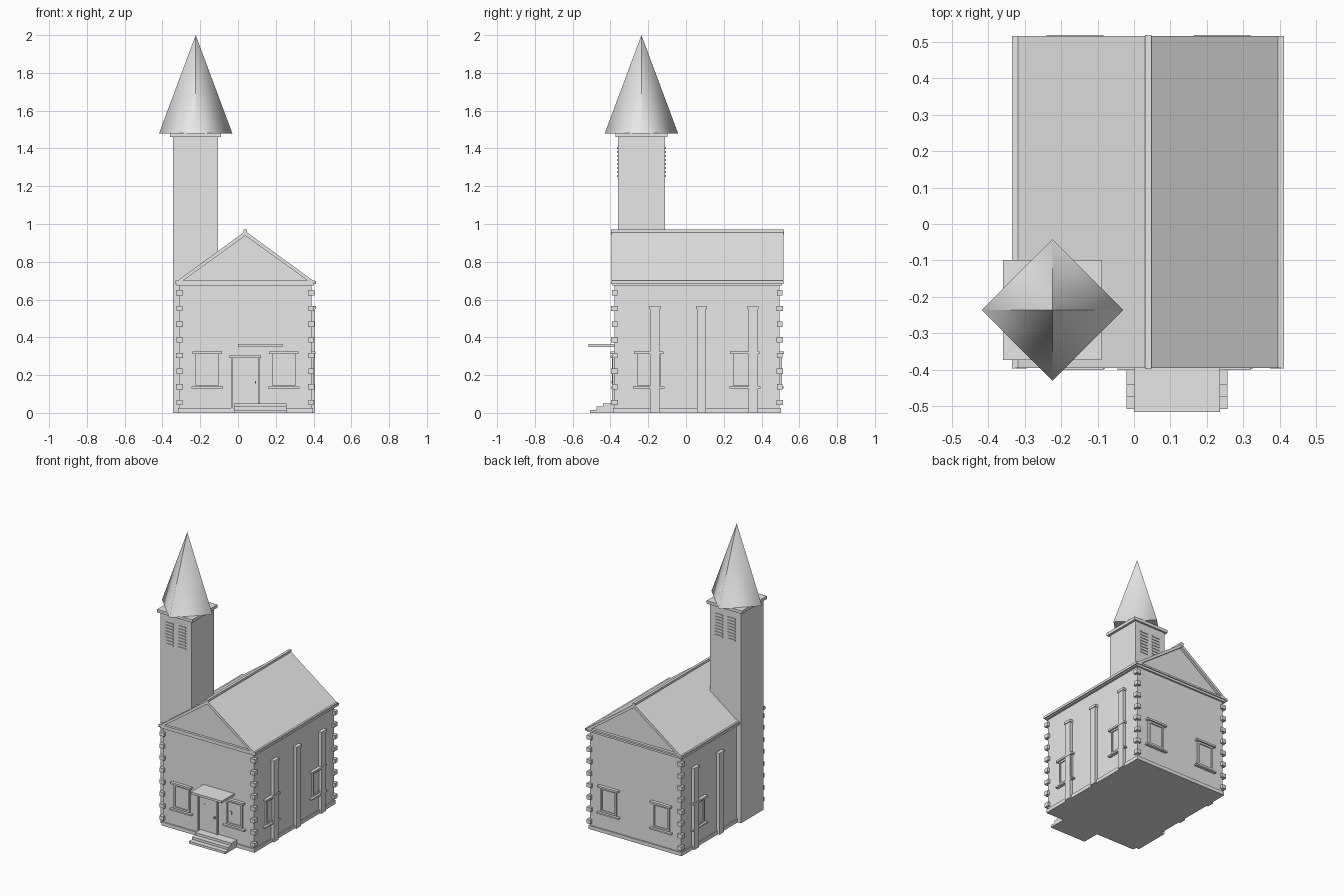
import bpy, bmesh
from math import pi
from mathutils import Matrix, Vector

old = bpy.data.objects.get("Cube")
if old:
    bpy.data.objects.remove(old, do_unlink=True)

stone = bpy.data.materials.new("pale grey stone")
stone.use_nodes = True
GREY = (0.8, 0.8, 0.8, 1)
stone.diffuse_color = GREY
stone.node_tree.nodes["Principled BSDF"].inputs["Base Color"].default_value = GREY

# Main body extents
X0, X1, Y0, Y1 = -0.31, 0.388, -0.378, 0.496
CX = (X0 + X1) / 2
EAVE, RIDGE = 0.69, 0.962


def finish(name, bm, smooth=False):
    bmesh.ops.recalc_face_normals(bm, faces=bm.faces)
    mesh = bpy.data.meshes.new(name)
    for f in bm.faces:
        f.smooth = smooth
    bm.to_mesh(mesh)
    bm.free()
    mesh.materials.append(stone)
    obj = bpy.data.objects.new(name, mesh)
    bpy.context.collection.objects.link(obj)
    return obj


def add_box(bm, lo, hi, matrix=Matrix()):
    lo, hi = Vector(lo), Vector(hi)
    size = hi - lo
    m = matrix @ Matrix.Translation((lo + hi) / 2) @ Matrix.Diagonal((*size, 1))
    bmesh.ops.create_cube(bm, size=1, matrix=m)


def boxes(name, pairs, matrix=Matrix()):
    bm = bmesh.new()
    for lo, hi in pairs:
        add_box(bm, lo, hi, matrix)
    return finish(name, bm)


def extrude_profile(name, points, y0, y1):
    bm = bmesh.new()
    face = bm.faces.new([bm.verts.new((x, y0, z)) for x, z in points])
    out = bmesh.ops.extrude_face_region(bm, geom=[face])
    moved = [v for v in out["geom"] if isinstance(v, bmesh.types.BMVert)]
    bmesh.ops.translate(bm, verts=moved, vec=(0, y1 - y0, 0))
    return finish(name, bm)


def wall_frame(x, y, turn):
    """Local x runs along the wall, local -y points outward."""
    return Matrix.Translation((x, y, 0)) @ Matrix.Rotation(turn, 4, "Z")


# Walls, plinth and cornice
boxes("walls", [((X0, Y0, 0), (X1, Y1, EAVE))])
boxes("plinth", [((X0 - .008, Y0 - .008, 0), (X1 + .008, Y1 + .008, .025))])
boxes("cornice", [((X0 - .015, Y0 - .012, .675), (X1 + .015, Y1 + .012, EAVE)),
                  ((X0 - .02, Y0 - .017, EAVE), (X1 + .02, Y1 + .019, .702))])

# Gable, roof shell, ridge and eave strips
extrude_profile("gable_walls", [(X0, EAVE), (X1, EAVE), (CX, RIDGE - .02)], Y0, Y1)
H = 0.373
extrude_profile("roof", [(CX - H, EAVE), (CX, RIDGE), (CX + H, EAVE),
                         (CX + H - .025, EAVE - .003), (CX, RIDGE - .024),
                         (CX - H + .025, EAVE - .003)], -0.395, 0.515)
boxes("ridge_cap", [((CX - .009, -.398, .945), (CX + .009, .518, .97))])
boxes("eave_strips", [((CX + s * (H - .004) - .004, -.396, .682),
                       (CX + s * (H - .004) + .004, .516, .698)) for s in (-1, 1)])

# Corner quoins
quoins = []
for x in (X0, X1):
    for y in (Y0, Y1):
        for i in range(8):
            z = .055 + i * .083
            a, b = (.018, .015) if i % 2 else (.015, .018)
            quoins.append(((x - a, y - b, z - .014), (x + a, y + b, z + .014)))
boxes("corner_quoins", quoins)


# Windows: pane, frame bars, lintel and sill
def window(name, matrix):
    w, z0, z1, t = .062, .145, .312, .012
    boxes(name, [
        ((-w, -.004, z0), (w, .005, z1)),
        ((-w, -.011, z0), (-w + t, .005, z1)),
        ((w - t, -.011, z0), (w, .005, z1)),
        ((-w, -.011, z1 - t), (w, .005, z1)),
        ((-w, -.011, z0), (w, .005, z0 + t)),
        ((-.078, -.022, z1), (.078, .005, z1 + .013)),
        ((-.083, -.02, .13), (.083, .005, .14))], matrix)


for x, label in ((-.162, "right"), (.242, "left")):
    window("front_window_" + label, wall_frame(x, Y0, 0))
    window("back_window_" + label, wall_frame(x, Y1, pi))
for y, label in ((-.198, "front"), (.312, "back")):
    window("left_side_window_" + label, wall_frame(X1, y, pi / 2))
    window("right_side_window_" + label, wall_frame(X0, y, -pi / 2))

# Side buttresses with caps
for side, x, s in (("left", X1, 1), ("right", X0, -1)):
    parts = []
    for y in (-.165, .082, .355):
        for reach, half, z0, z1 in ((.02, .025, 0, .55), (.024, .03, .55, .567)):
            xs = sorted((x - s * .01, x + s * reach))
            parts.append(((xs[0], y - half, z0), (xs[1], y + half, z1)))
    boxes(side + "_buttresses", parts)

# Entrance: door, frame, canopy and steps
D = wall_frame(CX, Y0, 0)
boxes("door", [((-.066, -.006, .03), (.066, .005, .29))], D)
boxes("door_frame", [((-.077, -.014, .025), (-.066, .005, .29)),
                     ((.066, -.014, .025), (.077, .005, .29)),
                     ((-.084, -.022, .29), (.084, .005, .303))], D)
boxes("door_fittings", [((-.03, -.01, .215), (-.018, 0, .238)),
                        ((.05, -.016, .155), (.057, 0, .17))], D)
boxes("window_latch", [((.21, Y0 - .009, .215), (.22, Y0, .238))])
boxes("door_canopy", [((0, -.516, .35), (.236, Y0, .365))])
boxes("front_steps", [((-.02, -.508 + i * .034, 0), (.257, Y0, .016 + i * .017))
                      for i in range(3)])

# Tower with cap
TX, TY = -.224, -.236
boxes("tower", [((TX - .119, TY - .124, 0), (TX + .119, TY + .124, 1.465))])
boxes("tower_cap", [((TX - .135, TY - .137, 1.46), (TX + .135, TY + .137, 1.481))])

# Belfry louvres on front and back of the tower
for name, y, turn in (("front_louvres", TY - .124, 0), ("back_louvres", TY + .124, pi)):
    slats = []
    for c in (-.048, .048):
        slats += [((c - .029, -.005, 1.25 + i * .021), (c + .029, .005, 1.26 + i * .021))
                  for i in range(8)]
    boxes(name, slats, wall_frame(TX, y, turn))

# Spire: four softly shaded sides, each with its own tip, over a flat base
bm = bmesh.new()
R = .194
rim = [(TX, TY - R, 1.48), (TX + R, TY, 1.48), (TX, TY + R, 1.48), (TX - R, TY, 1.48)]
ring = [bm.verts.new(p) for p in rim]
for i in range(4):
    bm.faces.new((ring[i], ring[(i + 1) % 4], bm.verts.new((TX, TY, 2))))
finish("spire", bm, smooth=True)
bm = bmesh.new()
bm.faces.new([bm.verts.new(p) for p in reversed(rim)])
base = finish("spire_base", bm)
if base.data.polygons[0].normal.z > 0:
    base.data.flip_normals()
